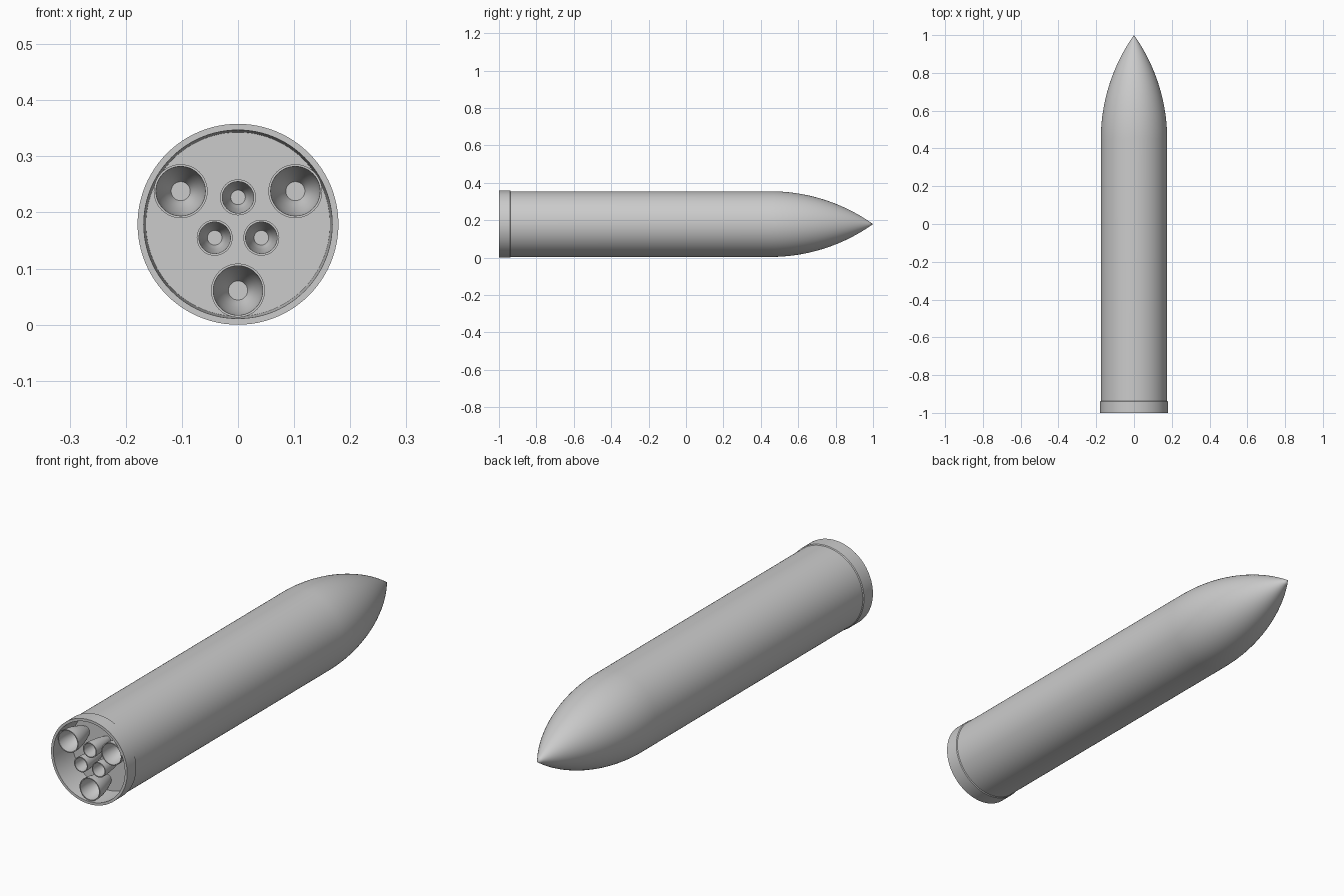
import bpy, bmesh, math

cube = bpy.data.objects.get("Cube")
if cube:
    bpy.data.objects.remove(cube)

grey = bpy.data.materials.new("light grey")
grey.use_nodes = True
grey.diffuse_color = (0.6, 0.6, 0.6, 1)
grey.node_tree.nodes["Principled BSDF"].inputs["Base Color"].default_value = (0.6, 0.6, 0.6, 1)

AXIS_Z = 0.179


def lathe(name, profile, x, z, segments):
    """Revolve (radius, y) points about an axis along y; both ends lie on the axis."""
    bm = bmesh.new()
    verts = [bm.verts.new((r, y, 0)) for r, y in profile]
    edges = [bm.edges.new(pair) for pair in zip(verts, verts[1:])]
    bmesh.ops.spin(bm, geom=verts + edges, cent=(0, 0, 0), axis=(0, 1, 0),
                   angle=math.tau, steps=segments, use_duplicate=False)
    bmesh.ops.remove_doubles(bm, verts=bm.verts, dist=0.00005)
    bmesh.ops.recalc_face_normals(bm, faces=bm.faces)
    mesh = bpy.data.meshes.new(name)
    bm.to_mesh(mesh)
    bm.free()
    mesh.materials.append(grey)
    obj = bpy.data.objects.new(name, mesh)
    bpy.context.collection.objects.link(obj)
    obj.location = (x, 0, z)
    bpy.ops.object.select_all(action="DESELECT")
    obj.select_set(True)
    bpy.context.view_layer.objects.active = obj
    bpy.ops.object.shade_smooth_by_angle(angle=math.radians(30))
    return obj


# Hull: engine bay, flared skirt, straight barrel and tangent ogive nose
BODY_R, NOSE_Y, BAY_Y = 0.1755, 0.45, -0.88
nose_len = 1 - NOSE_Y
rho = (BODY_R ** 2 + nose_len ** 2) / (2 * BODY_R)
hull = [(0, BAY_Y), (0.164, BAY_Y), (0.168, -1), (AXIS_Z, -1),
        (AXIS_Z, -0.94), (BODY_R, -0.937)]
STEPS = 28
for i in range(STEPS):
    d = nose_len * i / STEPS
    hull.append((math.sqrt(rho ** 2 - d ** 2) - rho + BODY_R, NOSE_Y + d))
hull.append((0, 1))
lathe("hull", hull, 0, AXIS_Z, 96)


# Engine bells: curved outer shell, thin lip, hollow inside with a flat throat
def bell(name, x, z, exit_r, lip, throat_r):
    exit_y, throat_y, n = -0.996, -0.91, 10

    def flare(t, r0, r1):
        return r0 + (r1 - r0) * math.sin(t * math.pi / 2) ** 0.9

    outer = [(flare(i / n, throat_r + lip, exit_r),
              BAY_Y + (exit_y - BAY_Y) * i / n) for i in range(n + 1)]
    inner = [(flare(i / n, throat_r * 1.4, exit_r - lip),
              throat_y + (exit_y - throat_y) * i / n) for i in range(n, -1, -1)]
    profile = [(0, BAY_Y + 0.005), (throat_r + lip, BAY_Y + 0.005)] + outer + inner
    profile += [(throat_r, throat_y + 0.015), (0, throat_y + 0.015)]
    lathe(name, profile, x, z, 48)


# Three wide bells around three narrow ones
for k in range(3):
    a = math.radians(-90 + 120 * k)
    bell(f"outer_engine_bell_{k + 1}", 0.118 * math.cos(a),
         AXIS_Z + 0.118 * math.sin(a), 0.048, 0.004, 0.017)
    b = a + math.pi
    bell(f"inner_engine_bell_{k + 1}", 0.048 * math.cos(b),
         AXIS_Z + 0.048 * math.sin(b), 0.032, 0.004, 0.013)
